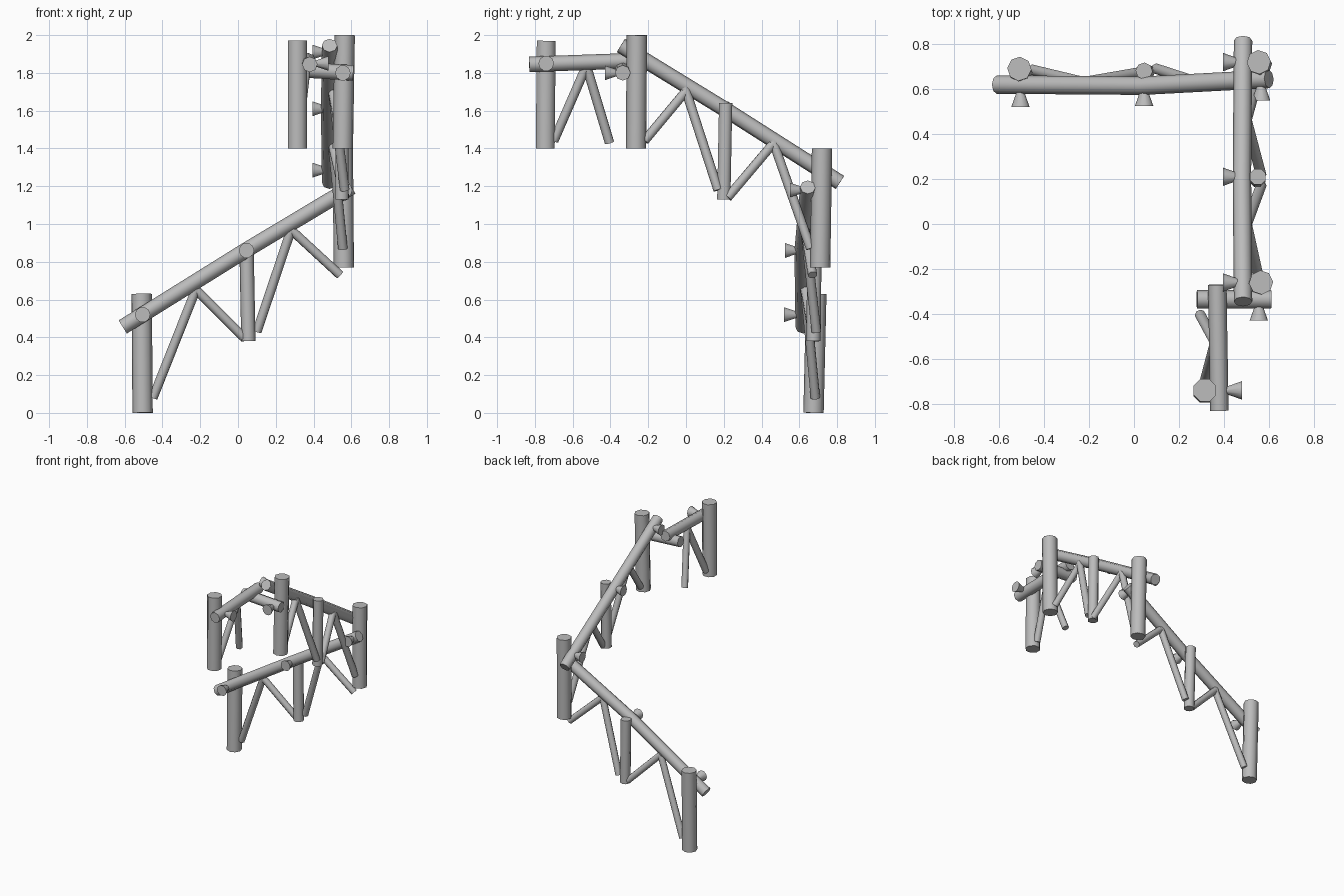
import bpy
import math
from mathutils import Vector, Matrix

cube = bpy.data.objects.get("Cube")
if cube:
    bpy.data.objects.remove(cube, do_unlink=True)

grey = bpy.data.materials.new("plain grey")
grey.use_nodes = True
colour = (0.5, 0.5, 0.5, 1)
grey.diffuse_color = colour
grey.node_tree.nodes["Principled BSDF"].inputs["Base Color"].default_value = colour


def rod(name, start, end, r1, r2=None, sides=8):
    """Tapered or straight rod between two points, with flats facing the axes."""
    a, b = Vector(start), Vector(end)
    d = b - a
    bpy.ops.mesh.primitive_cone_add(vertices=sides, radius1=r1,
                                    radius2=r1 if r2 is None else r2, depth=d.length)
    ob = bpy.context.object
    ob.name = name
    ob.data.transform(Matrix.Rotation(math.pi / sides, 4, "Z"))
    ob.rotation_euler = d.to_track_quat("Z", "Y").to_euler()
    ob.location = (a + b) / 2
    ob.data.materials.append(grey)
    bpy.ops.object.shade_smooth_by_angle(angle=math.radians(50))
    return ob


def rail(name, points, radius=0.041):
    """Long handrail swept along a path, with capped ends."""
    curve = bpy.data.curves.new(name, "CURVE")
    curve.dimensions = "3D"
    curve.bevel_depth = radius
    curve.bevel_resolution = 2
    curve.use_fill_caps = True
    line = curve.splines.new("POLY")
    line.points.add(len(points) - 1)
    for p, co in zip(line.points, points):
        p.co = (*co, 1)
    ob = bpy.data.objects.new(name, curve)
    bpy.context.collection.objects.link(ob)
    bpy.ops.object.select_all(action="DESELECT")
    ob.select_set(True)
    bpy.context.view_layer.objects.active = ob
    bpy.ops.object.convert(target="MESH")
    ob = bpy.context.object
    ob.data.materials.clear()
    ob.data.materials.append(grey)
    bpy.ops.object.shade_smooth_by_angle(angle=math.radians(50))


# Handrails
rail("back_rail", [(-0.61, 0.62, 0.455), (0.04, 0.615, 0.86), (0.6, 0.645, 1.195)])
rail("side_rail", [(0.485, 0.815, 1.22), (0.48, 0.21, 1.605), (0.485, -0.345, 1.945)])
rail("landing_rail", [(0.28, -0.335, 1.82), (0.61, -0.335, 1.8)])
rail("front_rail", [(0.38, -0.83, 1.845), (0.37, -0.27, 1.865)])

# Thick posts
R = 0.054
rod("lower_post", (-0.505, 0.675, 0), (-0.51, 0.69, 0.63), R)
rod("corner_post", (0.56, 0.71, 0.77), (0.555, 0.72, 1.4), R)
rod("upper_post", (0.555, -0.265, 1.4), (0.565, -0.26, 2.0), R)
rod("front_post", (0.315, -0.745, 1.4), (0.315, -0.74, 1.97), R)

# Thinner posts under the middle of each long rail
rod("back_middle_post", (0.055, 0.675, 0.38), (0.045, 0.68, 0.88), 0.038)
rod("side_middle_post", (0.55, 0.2, 1.13), (0.55, 0.21, 1.64), 0.038)

# Diagonal braces, each from its foot to the rail
braces = [
    ("back", (-0.45, 0.685, 0.08), (-0.22, 0.63, 0.66)),
    ("back", (0.03, 0.675, 0.4), (-0.23, 0.63, 0.66)),
    ("back", (0.1, 0.69, 0.43), (0.285, 0.63, 0.98)),
    ("back", (0.54, 0.67, 0.73), (0.28, 0.63, 0.97)),
    ("side", (0.555, 0.66, 0.87), (0.5, 0.46, 1.44)),
    ("side", (0.565, 0.22, 1.14), (0.5, 0.465, 1.43)),
    ("side", (0.565, 0.17, 1.18), (0.5, -0.005, 1.72)),
    ("side", (0.55, -0.22, 1.44), (0.5, 0.005, 1.71)),
    ("front", (0.315, -0.7, 1.44), (0.36, -0.53, 1.83)),
    ("front", (0.295, -0.405, 1.43), (0.36, -0.525, 1.83)),
]
for i, (side, foot, top) in enumerate(braces):
    rod(f"{side}_brace_{i + 1}", foot, top, 0.025)

# Flared pegs on the outer face of the rails: wide head, then direction to the rail
into_y, into_x = Vector((0, 0.2, 0)), Vector((0.17, 0, 0))
pegs = [
    ((-0.505, 0.52, 0.52), into_y), ((0.045, 0.525, 0.86), into_y),
    ((0.565, 0.55, 1.18), into_y), ((0.555, -0.43, 1.8), into_y),
    ((0.395, 0.72, 1.285), into_x), ((0.395, 0.21, 1.61), into_x),
    ((0.395, -0.26, 1.91), into_x), ((0.48, -0.74, 1.85), -into_x),
]
for i, (head, into) in enumerate(pegs):
    rod(f"peg_{i + 1}", head, Vector(head) + into.normalized() * 0.07, 0.041, 0.016, 10)
